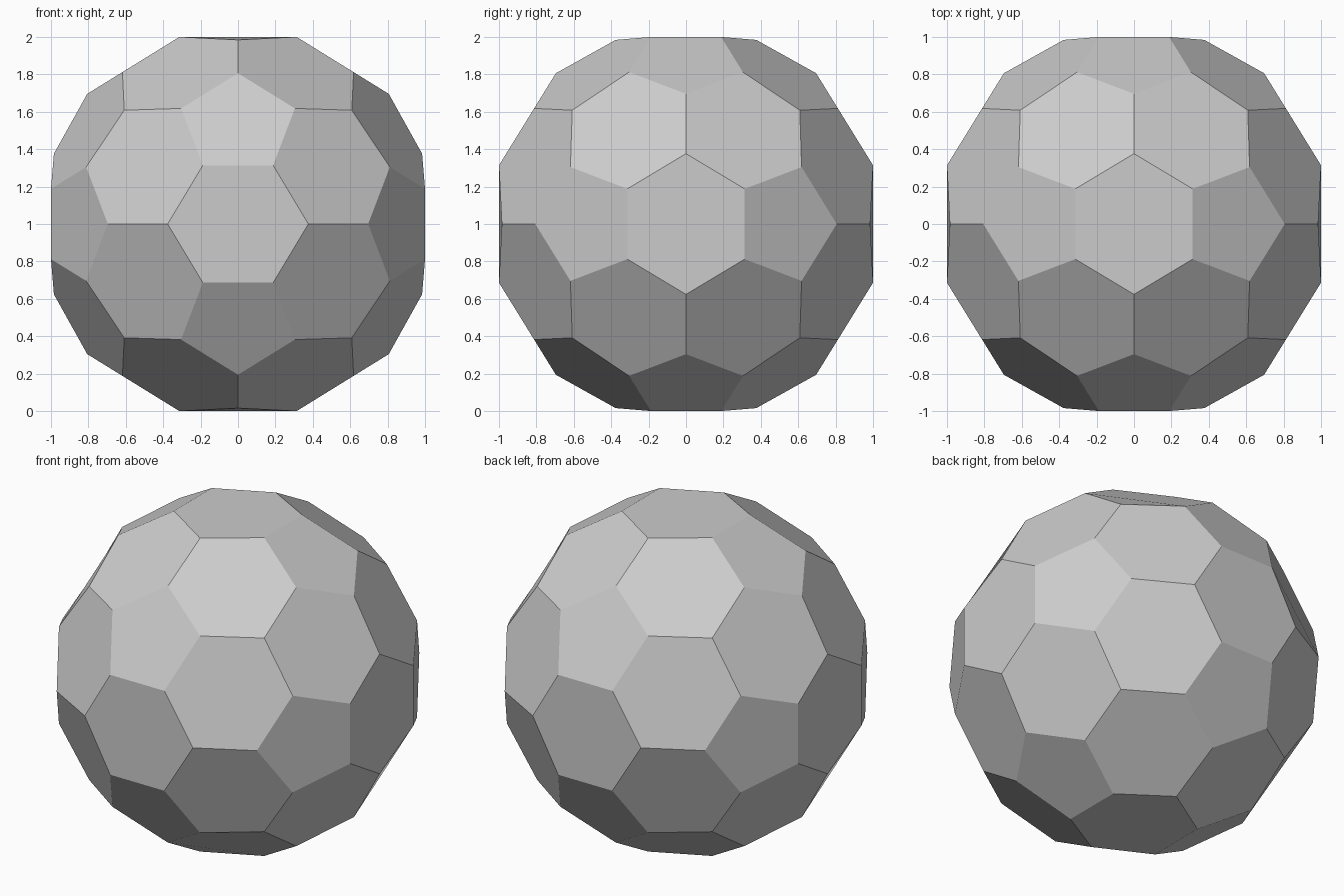
import bpy, bmesh, math
from itertools import combinations
from mathutils import Vector

if "Cube" in bpy.data.objects:
    bpy.data.objects.remove(bpy.data.objects["Cube"])

PHI = (1 + math.sqrt(5)) / 2

# Icosahedron corners plus edge midpoints pushed out to the unit sphere
corners = []
for a in (-1, 1):
    for b in (-PHI, PHI):
        corners += [Vector((a, 0, b)), Vector((0, b, a)), Vector((b, a, 0))]
points = [c.normalized() for c in corners]
points += [(p + q).normalized() for p, q in combinations(corners, 2)
           if (p - q).length < 2.1]

# Subdivided ball of 80 triangles
ball = bmesh.new()
for p in points:
    ball.verts.new(p)
bmesh.ops.convex_hull(ball, input=ball.verts[:])
ball.normal_update()
ball.faces.index_update()

# Dual: triangle centres become corners, ball points become pentagons and hexagons
centres = [f.calc_center_median() for f in ball.faces]
scale = 1 / max(c.z for c in centres)
out = bmesh.new()
verts = [out.verts.new(c * scale + Vector((0, 0, 1))) for c in centres]
for v in ball.verts:
    n = v.co.normalized()
    u = n.orthogonal().normalized()
    w = n.cross(u)
    ring = sorted((f.index for f in v.link_faces),
                  key=lambda i: math.atan2(centres[i].dot(w), centres[i].dot(u)))
    out.faces.new([verts[i] for i in ring])
out.normal_update()

mesh = bpy.data.meshes.new("faceted_ball")
out.to_mesh(mesh)
out.free()
ball.free()
obj = bpy.data.objects.new("faceted_ball", mesh)
bpy.context.collection.objects.link(obj)
